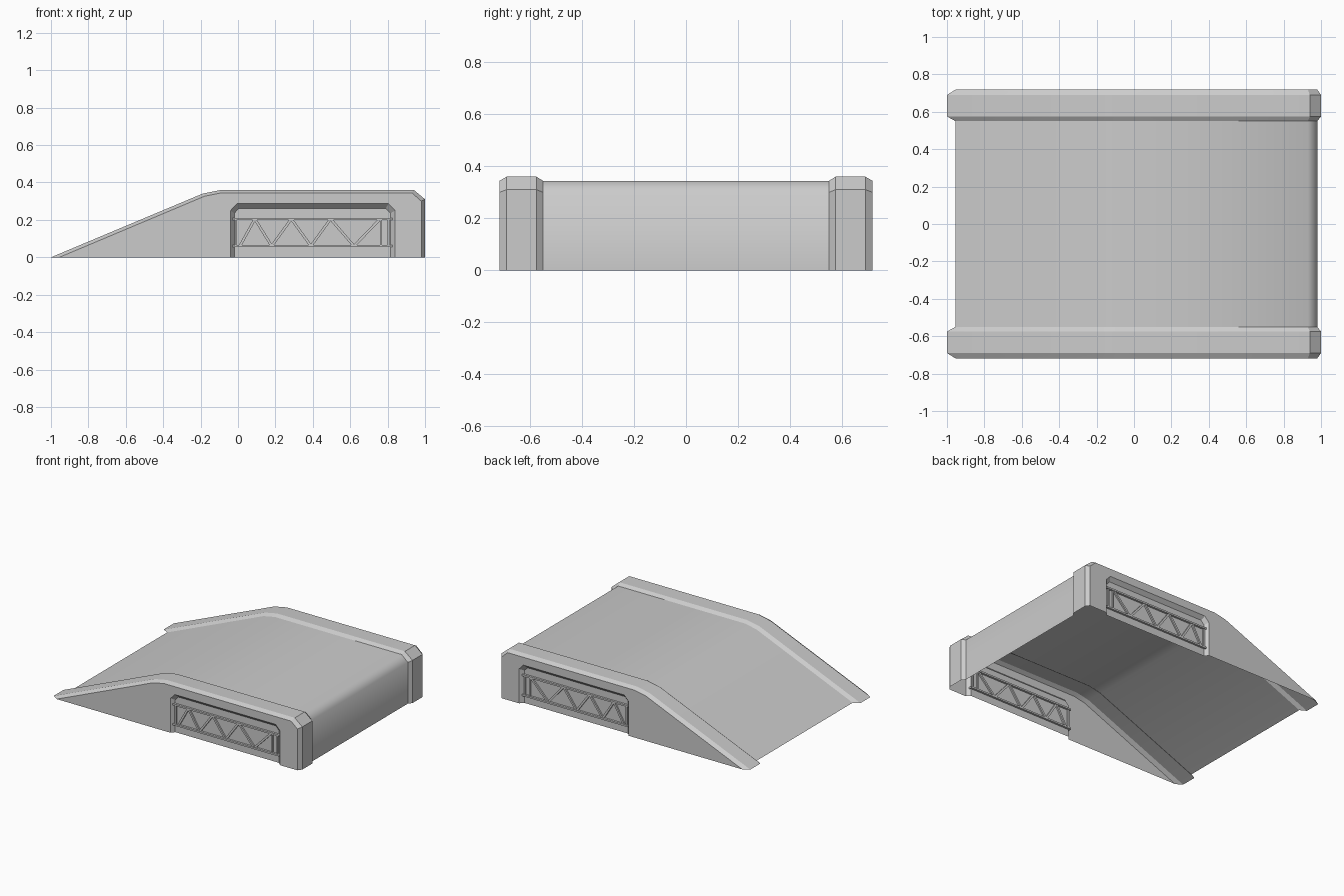
import bpy, bmesh, math
from mathutils import Vector, Matrix

cube = bpy.data.objects.get("Cube")
if cube:
    bpy.data.objects.remove(cube, do_unlink=True)

grey = bpy.data.materials.new("concrete grey")
grey.use_nodes = True
grey.diffuse_color = (0.6, 0.6, 0.6, 1)
grey.node_tree.nodes["Principled BSDF"].inputs["Base Color"].default_value = (0.6, 0.6, 0.6, 1)

# Lengthwise profiles (x, z): raised rail crown and the lower deck line
CROWN = [(-1, 0), (-0.19, 0.34), (-0.09, 0.36), (0.94, 0.36), (1, 0.31), (1, 0)]
DECK = [(-0.955, 0), (-0.18, 0.326), (-0.09, 0.344), (0.93, 0.344), (0.98, 0.30), (0.98, 0)]
# Recess opening and its smaller back wall
ARCH = [(-0.04, 0), (-0.04, 0.25), (-0.005, 0.287), (0.805, 0.287), (0.84, 0.25), (0.84, 0)]
BACK = [(-0.02, 0), (-0.02, 0.235), (0.005, 0.262), (0.79, 0.262), (0.815, 0.235), (0.815, 0)]
SIDE, WALL = 0.718, 0.692


def finish(name, bm, angle=None):
    mesh = bpy.data.meshes.new(name)
    bm.to_mesh(mesh)
    bm.free()
    mesh.materials.append(grey)
    ob = bpy.data.objects.new(name, mesh)
    bpy.context.collection.objects.link(ob)
    if angle:
        bpy.ops.object.select_all(action='DESELECT')
        ob.select_set(True)
        bpy.context.view_layer.objects.active = ob
        bpy.ops.object.shade_smooth_by_angle(angle=math.radians(angle))
    return ob


def flip_to_back(bm):
    bmesh.ops.transform(bm, matrix=Matrix.Diagonal((1, -1, 1, 1)), verts=bm.verts)
    bmesh.ops.reverse_faces(bm, faces=bm.faces)


def loft(bm, rows):
    """Skin neighbouring rows, each given as (profile, y)."""
    grid = [[bm.verts.new((x, y, z)) for x, z in path] for path, y in rows]
    for a, b in zip(grid, grid[1:]):
        for i in range(len(a) - 1):
            bm.faces.new((a[i], a[i + 1], b[i + 1], b[i]))


def bar(bm, p, q, width=0.014, depth=0.022):
    """Square bar in the plane of the recess wall."""
    a, b = Vector((p[0], -WALL, p[1])), Vector((q[0], -WALL, q[1]))
    d = b - a
    turn = Matrix.Rotation(-math.atan2(d.z, d.x), 4, 'Y')
    size = Matrix.Diagonal((d.length, depth, width, 1))
    bmesh.ops.create_cube(bm, size=1, matrix=Matrix.Translation((a + b) / 2) @ turn @ size)


# Drivable deck
bm = bmesh.new()
loft(bm, [(DECK, -0.55), (DECK, 0.55)])
finish("deck", bm, 60)

for side in ("front", "back"):
    # Chamfered kerb rail
    bm = bmesh.new()
    loft(bm, [(DECK, -SIDE), (CROWN, -0.69), (CROWN, -0.575), (DECK, -0.55)])
    if side == "back":
        flip_to_back(bm)
    finish(side + "_rail", bm, 24)

    # Side wall with a notched, sloping recess
    bm = bmesh.new()
    outline = [DECK[0]] + ARCH + DECK[:0:-1]
    bm.faces.new([bm.verts.new((x, -SIDE, z)) for x, z in outline])
    outer = [bm.verts.new((x, -SIDE, z)) for x, z in ARCH]
    inner = [bm.verts.new((x, -WALL, z)) for x, z in BACK]
    for i in range(len(ARCH) - 1):
        bm.faces.new((outer[i], inner[i], inner[i + 1], outer[i + 1]))
    bm.faces.new(inner[::-1])
    if side == "back":
        flip_to_back(bm)
    finish(side + "_side_wall", bm)

    # Lattice truss in the recess
    bm = bmesh.new()
    low, high = 0.06, 0.205
    for z in (low, high):
        bar(bm, (-0.03, z), (0.825, z), 0.012, 0.03)
    for x in (-0.012, 0.765, 0.805):
        bar(bm, (x, low), (x, high), 0.01)
    feet = [0.01, 0.09, 0.18, 0.285, 0.39, 0.495, 0.62, 0.76]
    zigzag = [(x, high if i % 2 else low) for i, x in enumerate(feet)]
    for p, q in zip(zigzag, zigzag[1:]):
        bar(bm, p, q)
    if side == "back":
        flip_to_back(bm)
    finish(side + "_truss", bm)
